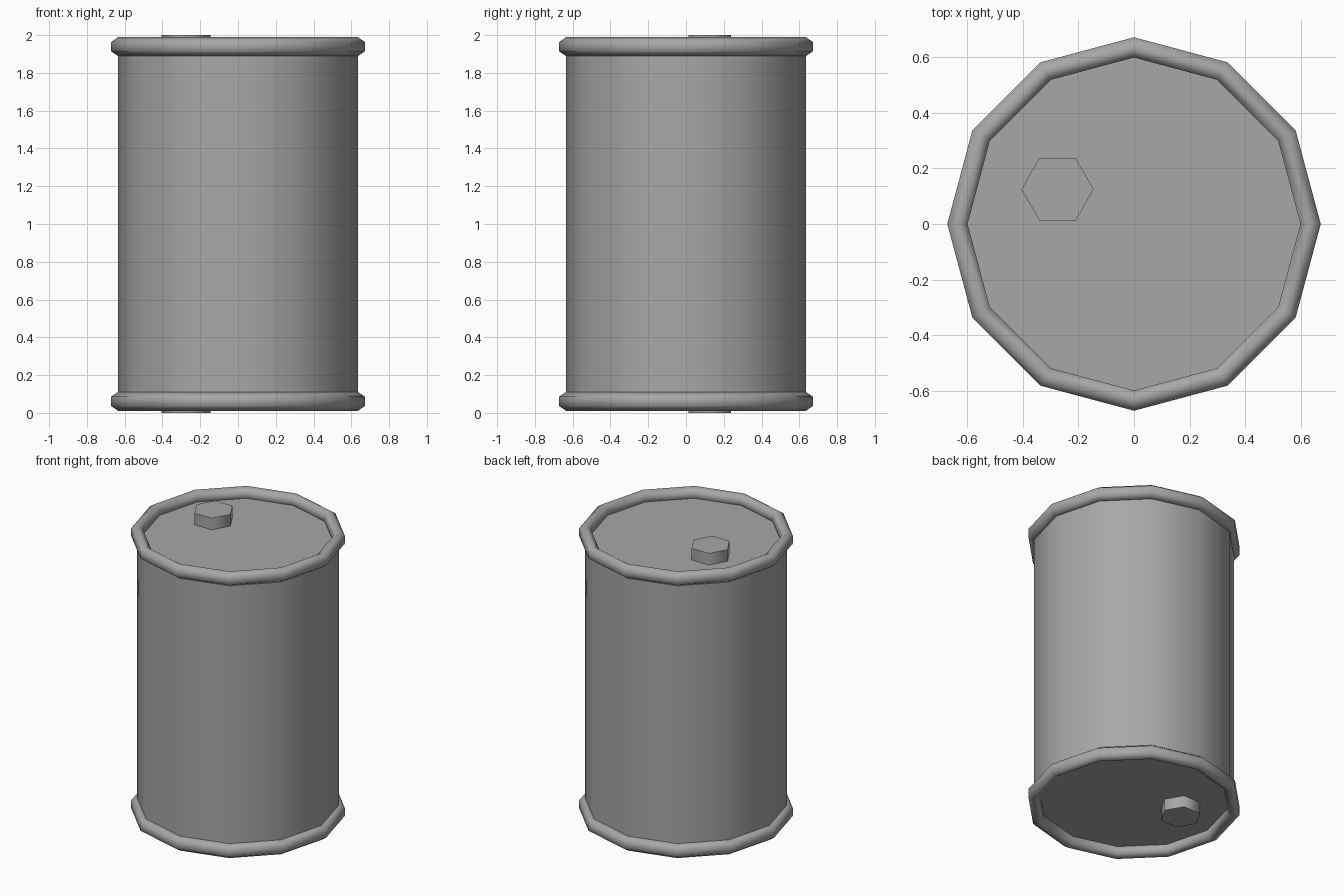
import bpy
import bmesh
import math
from mathutils import Vector

cube = bpy.data.objects.get("Cube")
if cube:
    bpy.data.objects.remove(cube, do_unlink=True)

# One plain grey for the whole drum
grey = bpy.data.materials.new("drum grey")
grey.use_nodes = True
color = (0.39, 0.39, 0.39, 1)
grey.diffuse_color = color
grey.node_tree.nodes["Principled BSDF"].inputs["Base Color"].default_value = color

SIDES = 12
RADIUS = 0.635
HEIGHT = 2.0
LID = 1.92
RIM = 1.939


def finish(obj, name):
    obj.name = name
    obj.data.name = name
    obj.data.materials.append(grey)
    bpy.ops.object.select_all(action="DESELECT")
    obj.select_set(True)
    bpy.context.view_layer.objects.active = obj
    bpy.ops.object.shade_smooth_by_angle(angle=math.radians(80))


def prism(name, sides, radius, bottom, top, x=0, y=0, turn=0):
    bpy.ops.mesh.primitive_cylinder_add(
        vertices=sides, radius=radius, depth=top - bottom,
        location=(x, y, (top + bottom) / 2), rotation=(0, 0, turn))
    finish(bpy.context.object, name)


def rim(name, z):
    # Hexagonal tube section with a ridge on top, spun round the drum
    bm = bmesh.new()
    section = []
    for i in range(6):
        a = (i + 0.5) * math.pi / 3
        section.append(bm.verts.new((RADIUS + 0.042 * math.cos(a), 0,
                                     z + 0.05 * math.sin(a))))
    edges = [bm.edges.new((section[i], section[(i + 1) % 6])) for i in range(6)]
    bmesh.ops.spin(bm, geom=section + edges, cent=Vector(), axis=(0, 0, 1),
                   angle=math.tau, steps=SIDES)
    bmesh.ops.remove_doubles(bm, verts=bm.verts, dist=0.0005)
    bmesh.ops.recalc_face_normals(bm, faces=bm.faces)
    mesh = bpy.data.meshes.new(name)
    bm.to_mesh(mesh)
    bm.free()
    obj = bpy.data.objects.new(name, mesh)
    bpy.context.collection.objects.link(obj)
    finish(obj, name)


# Body with recessed lids at both ends
prism("drum_body", SIDES, RADIUS, HEIGHT - LID, LID)

# Rolled rims
rim("top_rim", RIM)
rim("bottom_rim", HEIGHT - RIM)

# Hexagonal plugs, one on each lid
for name, low, high in (("top_plug", LID - 0.01, HEIGHT),
                        ("bottom_plug", 0, HEIGHT - LID + 0.01)):
    prism(name, 6, 0.13, low, high, x=-0.275, y=0.125, turn=math.pi / 6)
